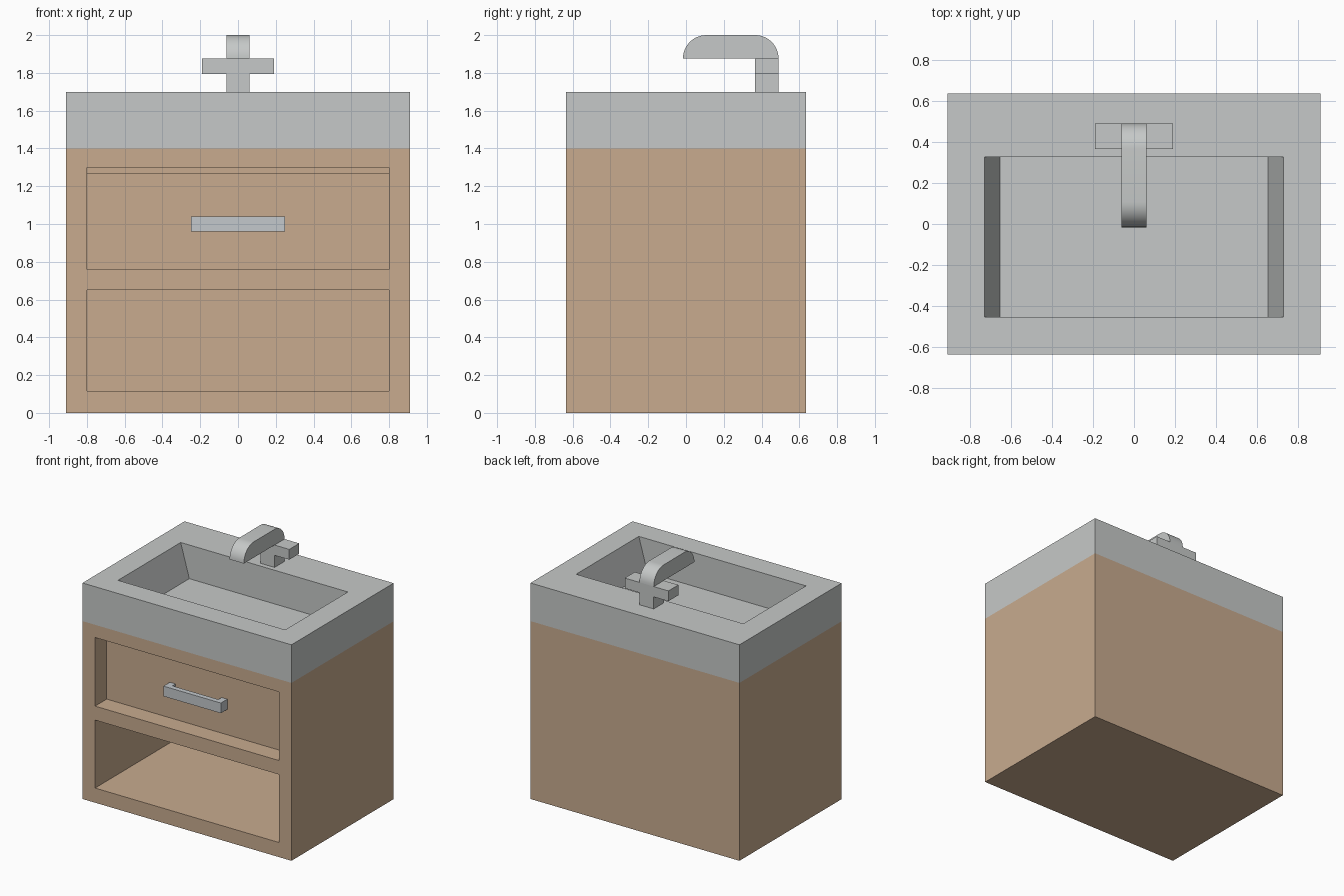
import bpy, bmesh, math
from mathutils import Vector

cube = bpy.data.objects.get("Cube")
if cube:
    bpy.data.objects.remove(cube, do_unlink=True)


def material(name, rgb):
    m = bpy.data.materials.new(name)
    m.use_nodes = True
    m.diffuse_color = (*rgb, 1)
    m.node_tree.nodes["Principled BSDF"].inputs["Base Color"].default_value = (*rgb, 1)
    return m


wood = material("light_wood", (0.578, 0.407, 0.274))
ceramic = material("pale_grey", (0.565, 0.584, 0.578))
metal = material("handle_metal", (0.546, 0.578, 0.604))


def prism(name, points, axis, lo, hi, mat):
    """Extrude a closed 2D profile from lo to hi along x, y or z."""
    place = {"x": lambda a, b, t: Vector((t, a, b)),
             "y": lambda a, b, t: Vector((a, t, b)),
             "z": lambda a, b, t: Vector((a, b, t))}[axis]
    bm = bmesh.new()
    face = bm.faces.new([bm.verts.new(place(a, b, lo)) for a, b in points])
    extruded = bmesh.ops.extrude_face_region(bm, geom=[face])["geom"]
    moved = [v for v in extruded if isinstance(v, bmesh.types.BMVert)]
    bmesh.ops.translate(bm, verts=moved, vec=place(0, 0, hi - lo))
    bmesh.ops.recalc_face_normals(bm, faces=bm.faces)
    mesh = bpy.data.meshes.new(name)
    bm.to_mesh(mesh)
    bm.free()
    mesh.materials.append(mat)
    obj = bpy.data.objects.new(name, mesh)
    bpy.context.collection.objects.link(obj)
    return obj


def box(name, x, y, z, mat):
    return prism(name, [(x[0], y[0]), (x[1], y[0]), (x[1], y[1]), (x[0], y[1])],
                 "z", z[0], z[1], mat)


def cut(obj, cutter):
    """Carve the cutter out of the object, then discard the cutter."""
    cutter.hide_render = True
    mod = obj.modifiers.new("cut", "BOOLEAN")
    mod.operation = "DIFFERENCE"
    mod.solver = "EXACT"
    mod.object = cutter
    bpy.context.view_layer.update()
    graph = bpy.context.evaluated_depsgraph_get()
    result = bpy.data.meshes.new_from_object(obj.evaluated_get(graph))
    obj.modifiers.clear()
    obj.data = result
    bpy.data.objects.remove(cutter, do_unlink=True)


W, D = 0.91, 0.635          # half width and half depth
RIM, TOP = 1.40, 1.70       # cabinet top and sink top
INNER, BACK = 0.80, 0.52    # compartment half width and back wall

# Cabinet with an open shelf below and a drawer compartment above
cabinet = box("cabinet", (-W, W), (-D, D), (0, RIM), wood)
for low, high in ((0.115, 0.65), (0.76, 1.30)):
    cut(cabinet, box("compartment_cutter", (-INNER, INNER), (-D - 0.1, BACK), (low, high), wood))

# Recessed drawer, open at the top
FACE = -0.49
drawer = box("drawer", (-INNER, INNER), (FACE, BACK), (0.76, 1.27), wood)
cut(drawer, box("drawer_cutter", (-0.74, 0.74), (FACE + 0.06, BACK - 0.06), (0.82, 1.4), wood))

# Drawer handle: a bar on two short legs
prism("drawer_handle",
      [(-0.25, FACE), (-0.25, -0.57), (0.25, -0.57), (0.25, FACE),
       (0.20, FACE), (0.20, -0.53), (-0.20, -0.53), (-0.20, FACE)],
      "z", 0.96, 1.04, metal)

# Sink block with a basin whose ends slope inward
sink = box("sink", (-W, W), (-D, D), (RIM, TOP), ceramic)
slope, extra = 0.075 / 0.265, 0.1
edge = 0.728 + slope * extra
cut(sink, prism("basin_cutter",
                [(-0.653, TOP - 0.265), (0.653, TOP - 0.265),
                 (edge, TOP + extra), (-edge, TOP + extra)],
                "y", -0.453, 0.327, ceramic))

# Tap body: column and crossbar in one T-shaped block
NECK, ARM, JOIN = 0.062, 0.19, 1.876
prism("tap_body",
      [(-NECK, TOP), (NECK, TOP), (NECK, 1.795), (ARM, 1.795),
       (ARM, JOIN), (-ARM, JOIN), (-ARM, 1.795), (-NECK, 1.795)],
      "y", 0.366, 0.49, ceramic)

# Tap spout: flat underneath, rounded at both ends
R, STEPS = 2.0 - JOIN, 12
arc = [i * math.pi / 2 / STEPS for i in range(STEPS + 1)]
profile = [(0.49 - R + R * math.cos(a), JOIN + R * math.sin(a)) for a in arc]
profile += [(-0.016 + R - R * math.sin(a), JOIN + R * math.cos(a)) for a in arc]
spout = prism("tap_spout", profile, "x", -NECK, NECK, ceramic)

bpy.ops.object.select_all(action="DESELECT")
spout.select_set(True)
bpy.context.view_layer.objects.active = spout
bpy.ops.object.shade_smooth_by_angle(angle=math.radians(30))
